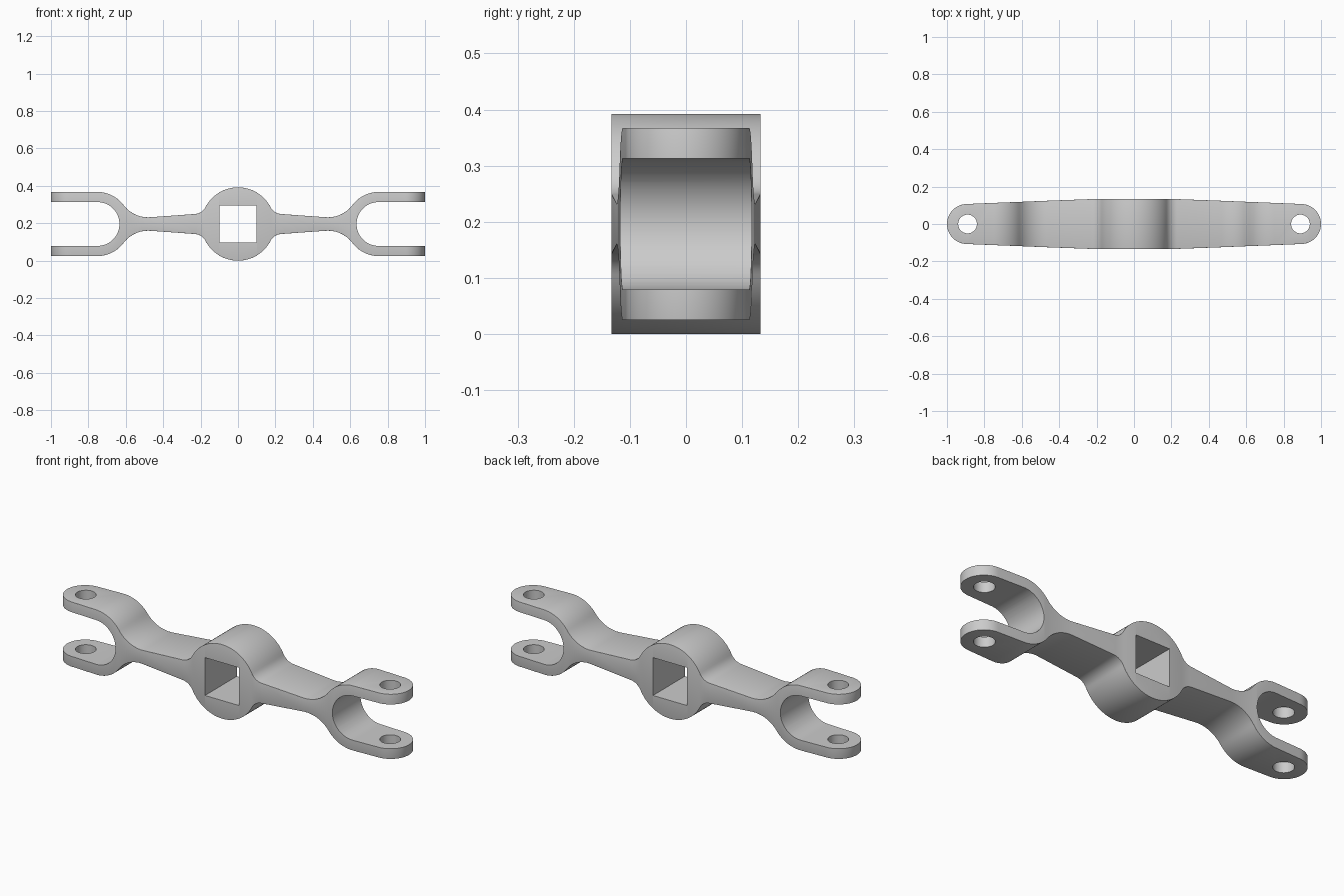
import bpy, bmesh
from math import sin, cos, pi, radians, atan2, degrees, sqrt

if "Cube" in bpy.data.objects:
    bpy.data.objects.remove(bpy.data.objects["Cube"])

CZ = 0.196                # mid height
HUB_R = 0.196
FORK_X, FORK_R = 0.75, 0.171
END_X, END_R = 0.893, 0.107


def arc(cx, cz, r, a0, a1, n):
    return [(cx + r * cos(radians(a0 + (a1 - a0) * i / n)),
             cz + r * sin(radians(a0 + (a1 - a0) * i / n))) for i in range(n + 1)]


def half_width(x):
    if x <= 0.25:
        return 0.133
    if x <= END_X:
        return 0.133 + (END_R - 0.133) * (x - 0.25) / (END_X - 0.25)
    return sqrt(max(0.0, END_R ** 2 - (x - END_X) ** 2))


# Half side outline as (x, half height): hub, fillet, neck, fillet, fork
f1, f2 = (0.235, 0.122), (0.48, 0.202)
r1 = sqrt(f1[0] ** 2 + f1[1] ** 2) - HUB_R
r2 = sqrt((FORK_X - f2[0]) ** 2 + f2[1] ** 2) - FORK_R
a1 = degrees(atan2(f1[1], f1[0]))
a2 = degrees(atan2(f2[1], FORK_X - f2[0]))
half = arc(0, 0, HUB_R, 90, a1, 16)
half += arc(*f1, r1, 180 + a1, 266, 8)[1:]
half += arc(*f2, r2, 266, 360 - a2, 12)
half += arc(FORK_X, 0, FORK_R, 180 - a2, 90, 12)[1:]
half += [(END_X + END_R * sin(pi / 2 * i / 14), FORK_R) for i in range(15)]
stations = [(-x, h) for x, h in reversed(half[1:])] + half

# Body: rectangular sections lofted along x
bm = bmesh.new()
rings = []
for x, h in stations:
    w = half_width(abs(x))
    rings.append([bm.verts.new((x, y, CZ + z))
                  for y, z in ((-w, -h), (w, -h), (w, h), (-w, h))])
for a, b in zip(rings, rings[1:]):
    for i in range(4):
        j = (i + 1) % 4
        bm.faces.new((a[i], a[j], b[j], b[i]))
bmesh.ops.remove_doubles(bm, verts=bm.verts, dist=1e-4)
bmesh.ops.dissolve_degenerate(bm, edges=bm.edges, dist=1e-5)
bmesh.ops.recalc_face_normals(bm, faces=bm.faces)

# Rounded outer rim
rim = [e for e in bm.edges if e.calc_face_angle(0) > radians(60)]
bmesh.ops.bevel(bm, geom=rim, offset=0.007, offset_type='OFFSET', segments=3,
                profile=0.5, affect='EDGES', clamp_overlap=True)
bmesh.ops.recalc_face_normals(bm, faces=bm.faces)
me = bpy.data.meshes.new("forked_link")
bm.to_mesh(me)
bm.free()
body = bpy.data.objects.new("forked_link", me)
bpy.context.collection.objects.link(body)


def cut(points, place, lo, hi):
    """Extrude a 2D outline between lo and hi and subtract it from the body."""
    bm = bmesh.new()
    a = [bm.verts.new(place(u, v, lo)) for u, v in points]
    b = [bm.verts.new(place(u, v, hi)) for u, v in points]
    bm.faces.new(a)
    bm.faces.new(b)
    n = len(points)
    for i in range(n):
        j = (i + 1) % n
        bm.faces.new((a[i], a[j], b[j], b[i]))
    bmesh.ops.recalc_face_normals(bm, faces=bm.faces)
    m = bpy.data.meshes.new("cutter")
    bm.to_mesh(m)
    bm.free()
    c = bpy.data.objects.new("cutter", m)
    c.hide_render = True
    bpy.context.collection.objects.link(c)
    mod = body.modifiers.new("cut", 'BOOLEAN')
    mod.operation, mod.solver, mod.object = 'DIFFERENCE', 'EXACT', c
    bpy.context.view_layer.objects.active = body
    bpy.ops.object.modifier_apply(modifier=mod.name)
    bpy.data.objects.remove(c)


def along_y(u, v, t):
    return (u, t, CZ + v)


def along_z(u, v, t):
    return (u, v, t)


# Square socket through the hub
cut([(-0.1, -0.1), (0.1, -0.1), (0.1, 0.1), (-0.1, 0.1)], along_y, -0.3, 0.3)

# Fork slots and pin holes on both ends
for s in (1, -1):
    slot = arc(0.751, 0, 0.117, 90, 270, 32) + [(1.2, -0.117), (1.2, 0.117)]
    cut([(s * x, z) for x, z in slot], along_y, -0.3, 0.3)
    cut(arc(s * 0.89, 0, 0.05, 0, 360, 40)[:-1], along_z, -0.2, 0.6)

# Smooth shading with crisp edges
body.select_set(True)
bpy.context.view_layer.objects.active = body
bpy.ops.object.shade_smooth_by_angle(angle=radians(35))
